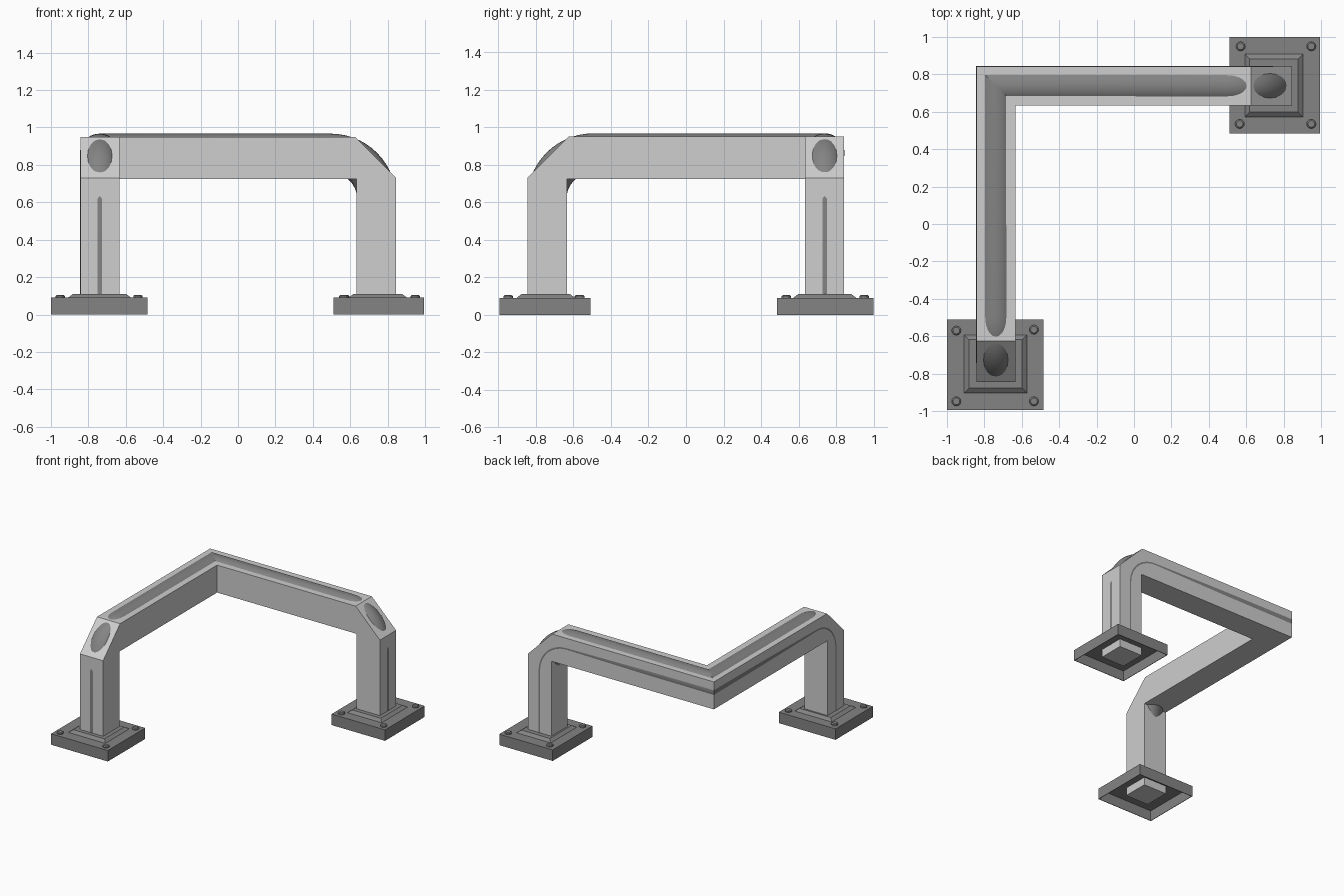
import bpy, bmesh, math
from mathutils import Matrix, Vector

cube = bpy.data.objects.get("Cube")
if cube:
    bpy.data.objects.remove(cube, do_unlink=True)


def material(name, v):
    m = bpy.data.materials.new(name)
    m.use_nodes = True
    m.diffuse_color = (v, v, v, 1)
    bsdf = m.node_tree.nodes["Principled BSDF"]
    bsdf.inputs["Base Color"].default_value = (v, v, v, 1)
    bsdf.inputs["Roughness"].default_value = 0.6
    return m


LIGHT = material("light grey", 0.62)
DARK = material("dark grey", 0.23)
# The second half is the first one reflected across the diagonal y = -x
SWAP = Matrix(((0, -1, 0, 0), (-1, 0, 0, 0), (0, 0, 1, 0), (0, 0, 0, 1)))


def loft(name, rings, mat, smooth=False):
    """Skin a list of rings, cap both ends, and add the reflected twin."""
    for side, matrix in (("front", Matrix()), ("back", SWAP)):
        bm = bmesh.new()
        loops = [[bm.verts.new(matrix @ Vector(p)) for p in r] for r in rings]
        for a, b in zip(loops, loops[1:]):
            for i in range(len(a)):
                j = (i + 1) % len(a)
                bm.faces.new((a[i], a[j], b[j], b[i]))
        bm.faces.new(loops[0])
        bm.faces.new(loops[-1])
        bmesh.ops.recalc_face_normals(bm, faces=bm.faces)
        mesh = bpy.data.meshes.new(f"{side}_{name}")
        bm.to_mesh(mesh)
        bm.free()
        mesh.materials.append(mat)
        ob = bpy.data.objects.new(f"{side}_{name}", mesh)
        bpy.context.collection.objects.link(ob)
        if smooth:
            bpy.ops.object.select_all(action="DESELECT")
            ob.select_set(True)
            bpy.context.view_layer.objects.active = ob
            bpy.ops.object.shade_smooth_by_angle(angle=math.radians(40))


def rect(x0, x1, y0, y1, z, inset=0):
    x0, x1, y0, y1 = x0 + inset, x1 - inset, y0 + inset, y1 - inset
    return [(x0, y0, z), (x1, y0, z), (x1, y1, z), (x0, y1, z)]


def circle(cx, cy, z, r, n=12):
    return [(cx + r * math.cos(math.tau * i / n),
             cy + r * math.sin(math.tau * i / n), z) for i in range(n)]


# Square leg and rail with a chamfered elbow, mitred at the far corner
OUT, INN = -0.843, -0.633


def section(x):
    return [(x, -0.845, 0.02), (x, INN, 0.02), (x, INN, 0.725), (x, -x, 0.725),
            (x, -x, 0.95), (x, -0.625, 0.95), (x, -0.845, 0.73)]


loft("leg_and_rail", [section(OUT), section(INN)], LIGHT)

# Round core pipe that shows through the rail, chamfer and leg
R, CX, LEG_Y, RAIL_Z, BEND = 0.1045, -0.739, -0.7415, 0.8625, 0.2455
SIDES, STEPS = 40, 14
offsets = [(R * math.cos(math.tau * i / SIDES), R * math.sin(math.tau * i / SIDES))
           for i in range(SIDES)]
pipe = [[(CX + u, LEG_Y - v, 0.08) for u, v in offsets]]
for k in range(STEPS + 1):
    t = math.pi / 2 * k / STEPS
    c, s = math.cos(t), math.sin(t)
    pipe.append([(CX + u, LEG_Y + BEND - (BEND + v) * c, RAIL_Z - BEND + (BEND + v) * s)
                 for u, v in offsets])
end_x = CX - 0.0015
pipe.append([(end_x + u, -(end_x + u), RAIL_Z + v) for u, v in offsets])
loft("core_pipe", pipe, DARK, smooth=True)

# Foot plate, hollow underneath
foot = (-1.0, -0.485, -0.995, -0.51)
loft("foot_plate", [rect(*foot, z, i) for z, i in
                    ((0.085, 0.004), (0, 0.004), (0, 0), (0.09, 0))], DARK)

# Raised sloped collar round the leg
collar = (-0.91, -0.57, -0.905, -0.59)
loft("collar", [rect(*collar, z, i) for z, i in
                ((0.087, 0), (0.092, 0.004), (0.11, 0.028))], DARK)

# Corner bolts
for i, (x, y) in enumerate(((-0.95, -0.57), (-0.535, -0.565),
                            (-0.95, -0.948), (-0.535, -0.948))):
    loft(f"bolt_{i + 1}", [circle(x, y, z, r) for z, r in
                           ((0.087, 0.025), (0.099, 0.025), (0.105, 0.018))], DARK)
